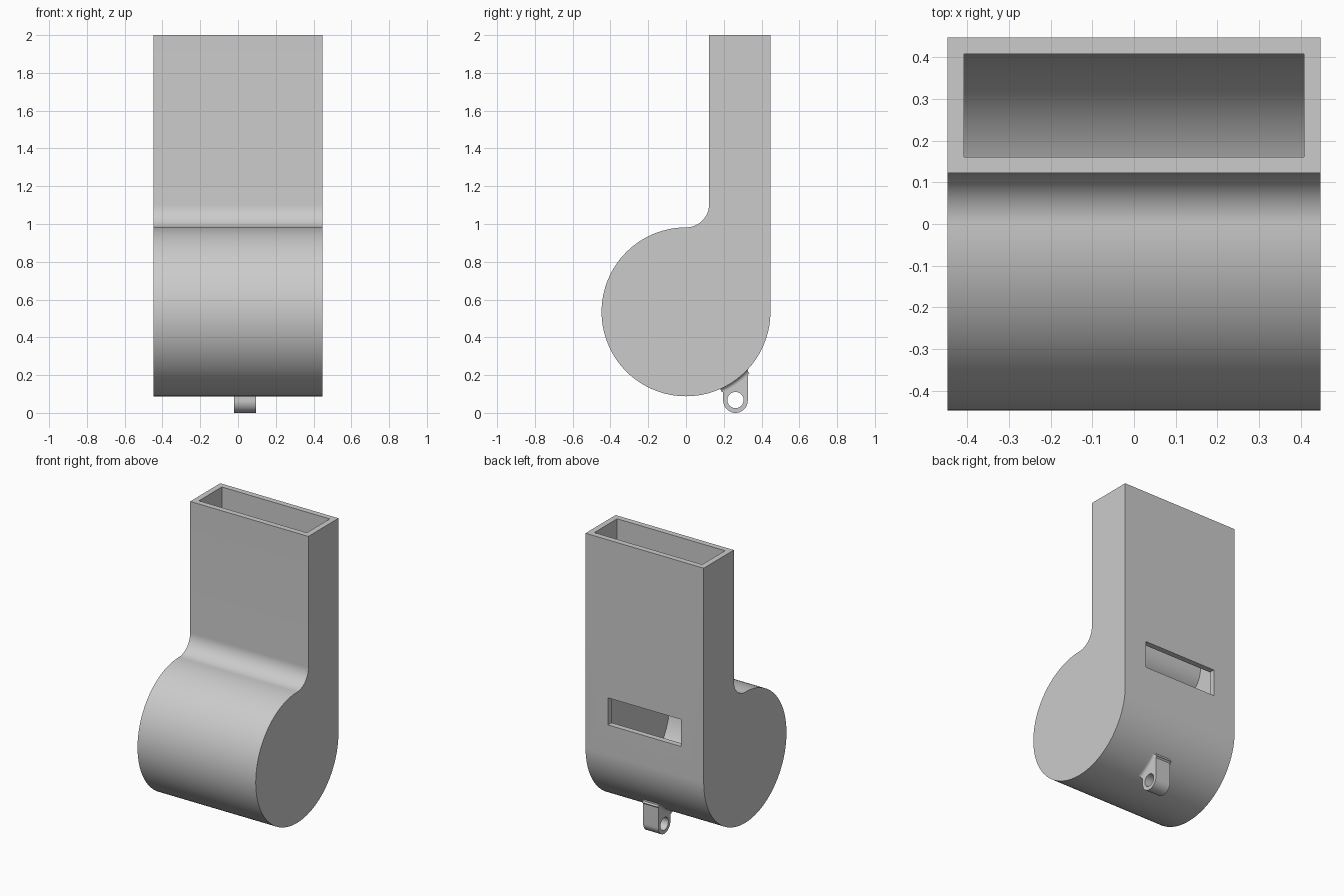
import bpy
import bmesh
from math import sin, cos, pi, radians

cube = bpy.data.objects.get("Cube")
if cube:
    bpy.data.objects.remove(cube, do_unlink=True)

HALF = 0.447      # half width, also the drum radius
WALL = 0.039      # shell thickness
DRUM_Z = 0.535    # drum centre height
LUG_X = (-0.02, 0.095)
LUG_Y, LUG_R = 0.262, 0.065

grey = bpy.data.materials.new("light_grey")
grey.use_nodes = True
grey.diffuse_color = (0.6, 0.6, 0.6, 1)
grey.node_tree.nodes["Principled BSDF"].inputs["Base Color"].default_value = (0.6, 0.6, 0.6, 1)


def arc(cy, cz, r, start, end, n):
    """Points (y, z) on an arc, angles in degrees."""
    angles = [radians(start + (end - start) * i / n) for i in range(n + 1)]
    return [(cy + r * cos(a), cz + r * sin(a)) for a in angles]


def loft(name, rings):
    """Solid through matching rings of points, capped at both ends."""
    bm = bmesh.new()
    loops = [[bm.verts.new(p) for p in ring] for ring in rings]
    for a, b in zip(loops, loops[1:]):
        for i in range(len(a)):
            j = (i + 1) % len(a)
            bm.faces.new((a[i], a[j], b[j], b[i]))
    bm.faces.new(loops[0])
    bm.faces.new(loops[-1])
    bmesh.ops.recalc_face_normals(bm, faces=bm.faces)
    mesh = bpy.data.meshes.new(name)
    bm.to_mesh(mesh)
    bm.free()
    mesh.materials.append(grey)
    obj = bpy.data.objects.new(name, mesh)
    bpy.context.collection.objects.link(obj)
    return obj


def prism(name, outline, x0, x1):
    return loft(name, [[(x, y, z) for y, z in outline] for x in (x0, x1)])


def activate(obj):
    bpy.ops.object.select_all(action='DESELECT')
    obj.select_set(True)
    bpy.context.view_layer.objects.active = obj


def cut(obj, cutter):
    mod = obj.modifiers.new("cut", 'BOOLEAN')
    mod.operation = 'DIFFERENCE'
    mod.solver = 'EXACT'
    mod.object = cutter
    activate(obj)
    bpy.ops.object.modifier_apply(modifier=mod.name)
    bpy.data.objects.remove(cutter, do_unlink=True)


def smooth(obj):
    activate(obj)
    bpy.ops.object.shade_smooth_by_angle(angle=radians(30))


def whistle_outline(inset, top):
    """Drum, concave blend and straight mouthpiece, moved inward by inset."""
    r, blend = HALF - inset, 0.122 + inset
    drum = arc(0, DRUM_Z, r, 0, -270, 96)
    neck = arc(0, DRUM_Z + HALF + 0.122, blend, -90, 0, 20)
    return [(r, top)] + drum + neck[1:] + [(blend, top)]


# Hollow body, open at the mouthpiece
body = prism("whistle_body", whistle_outline(0, 2), -HALF, HALF)
cavity = prism("cavity_cutter", whistle_outline(WALL, 2.2), WALL - HALF, HALF - WALL)
cut(body, cavity)

# Sound slot through the back wall
slot = [(0.35, 0.735), (0.6, 0.735), (0.6, 0.92), (0.35, 0.92)]
cut(body, prism("slot_cutter", slot, -0.277, 0.277))
smooth(body)

# Cord lug: rounded tab rooted inside the drum wall, with a round hole
root = []
for i in range(13):
    y = LUG_Y + LUG_R - 2 * LUG_R * i / 12
    root.append((y, DRUM_Z - ((HALF - 0.015) ** 2 - y * y) ** 0.5))
tab = arc(LUG_Y, LUG_R, LUG_R, 180, 360, 32)
lug = prism("cord_lug", root + tab, *LUG_X)
hole = arc(LUG_Y, 0.068, 0.043, 0, 360, 40)[:-1]
cut(lug, prism("hole_cutter", hole, -0.2, 0.2))
smooth(lug)

# Small fillet where the lug meets the drum, swept along the drum surface
F = 0.02
flare = [(F - F * cos(s), HALF + F - F * sin(s)) for s in [pi / 2 * i / 6 for i in range(7)]]
flare.append((F, HALF - 0.01))
section = [(LUG_X[1] + d, r) for d, r in flare]
section += [(LUG_X[0] - d, r) for d, r in reversed(flare)]
sweep = [radians(24 + 22 * i / 12) for i in range(13)]
fillet = loft("lug_fillet", [[(x, r * sin(a), DRUM_Z - r * cos(a)) for x, r in section] for a in sweep])
smooth(fillet)
